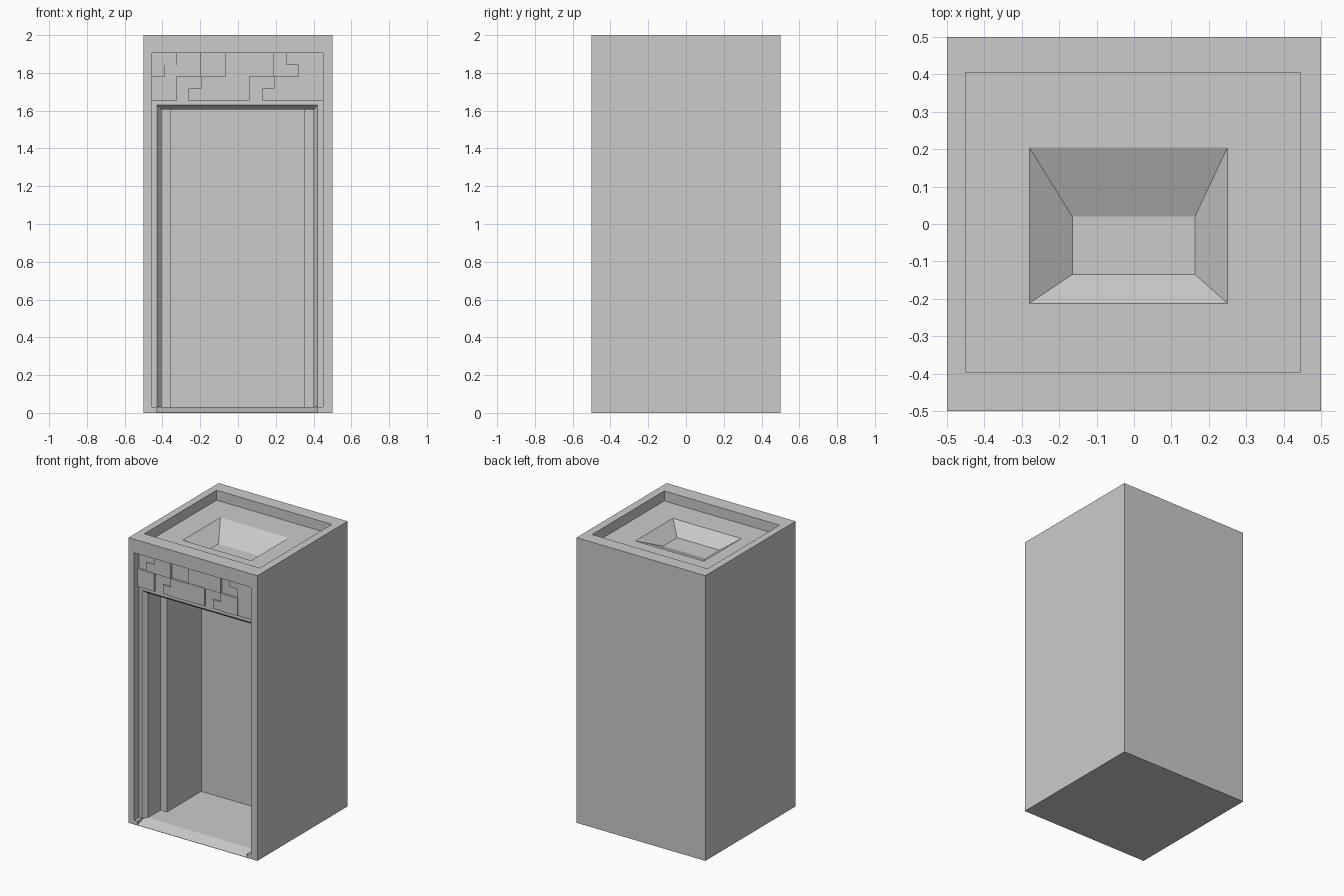
import bpy, bmesh

if "Cube" in bpy.data.objects:
    bpy.data.objects.remove(bpy.data.objects["Cube"])


def loft(name, loop_a, loop_b):
    """Closed solid between two matching loops of points."""
    me = bpy.data.meshes.new(name)
    bm = bmesh.new()
    a = [bm.verts.new(p) for p in loop_a]
    b = [bm.verts.new(p) for p in loop_b]
    n = len(a)
    bm.faces.new(a)
    bm.faces.new(b[::-1])
    for i in range(n):
        j = (i + 1) % n
        bm.faces.new((a[i], b[i], b[j], a[j]))
    bmesh.ops.recalc_face_normals(bm, faces=bm.faces)
    bm.to_mesh(me)
    bm.free()
    ob = bpy.data.objects.new(name, me)
    bpy.context.collection.objects.link(ob)
    return ob


def rect_xz(x0, x1, z0, z1, y):
    return [(x0, y, z0), (x1, y, z0), (x1, y, z1), (x0, y, z1)]


def rect_xy(x0, x1, y0, y1, z):
    return [(x0, y0, z), (x1, y0, z), (x1, y1, z), (x0, y1, z)]


def box(name, x0, x1, y0, y1, z0, z1):
    return loft(name, rect_xz(x0, x1, z0, z1, y0), rect_xz(x0, x1, z0, z1, y1))


def carve(target, cutter):
    cutter.hide_render = True
    mod = target.modifiers.new(cutter.name, 'BOOLEAN')
    mod.operation = 'DIFFERENCE'
    mod.solver = 'EXACT'
    mod.object = cutter
    bpy.context.view_layer.objects.active = target
    bpy.ops.object.modifier_apply(modifier=mod.name)
    bpy.data.objects.remove(cutter)


# Outer block
body = box("tower_block", -0.5, 0.5, -0.5, 0.5, 0, 2)

# Shallow front recess
carve(body, box("front_recess", -0.455, 0.45, -0.6, -0.45, 0.03, 1.905))

# Splayed door surround and sloping sill
carve(body, loft("door_splay", rect_xz(-0.438, 0.427, 0.03, 1.638, -0.46),
                 rect_xz(-0.405, 0.40, 0.03, 1.605, -0.42)))
sill = [(-0.6, -0.033), (-0.42, 0.03), (-0.42, 0.031), (-0.6, 0.031)]
carve(body, loft("sill_slope", [(-0.43, y, z) for y, z in sill],
                 [(0.42, y, z) for y, z in sill]))

# Doorway, then narrower room behind it
carve(body, box("doorway", -0.405, 0.40, -0.47, -0.28, 0.03, 1.605))
carve(body, box("room", -0.355, 0.35, -0.35, 0.10, 0.03, 1.605))

# Sunken roof and tapered pit
carve(body, box("roof_recess", -0.45, 0.445, -0.395, 0.405, 1.93, 2.1))
carve(body, loft("roof_pit_lower", rect_xy(-0.28, 0.25, -0.212, 0.205, 1.93),
                 rect_xy(-0.165, 0.163, -0.135, 0.02, 1.847)))

# Relief blocks above the door, on a half-cell grid: column, row, width, height, relief
H = 0.905 / 14
relief = [
    (0, 0, 2, 2, 0.015), (4, 0, 2, 2, 0.015), (6, 0, 2, 2, 0.012),
    (10, 0, 2, 2, 0.015), (12, 0, 2, 2, 0.008), (3, 0, 1, 1, 0.01),
    (9, 0, 1, 1, 0.01), (2, 2, 2, 2, 0.015), (8, 2, 2, 2, 0.015),
    (6, 2, 2, 2, 0.008), (12, 2, 2, 2, 0.012), (1, 2, 1, 1, 0.01),
    (1, 3, 1, 1, 0.006), (11, 3, 1, 1, 0.01),
]
for c, r, w, h, d in relief:
    x, z = -0.455 + c * H, 1.655 + r * 0.0625
    box("relief_block", x, x + w * H, -0.45 - d, -0.445, z, z + h * 0.0625)
